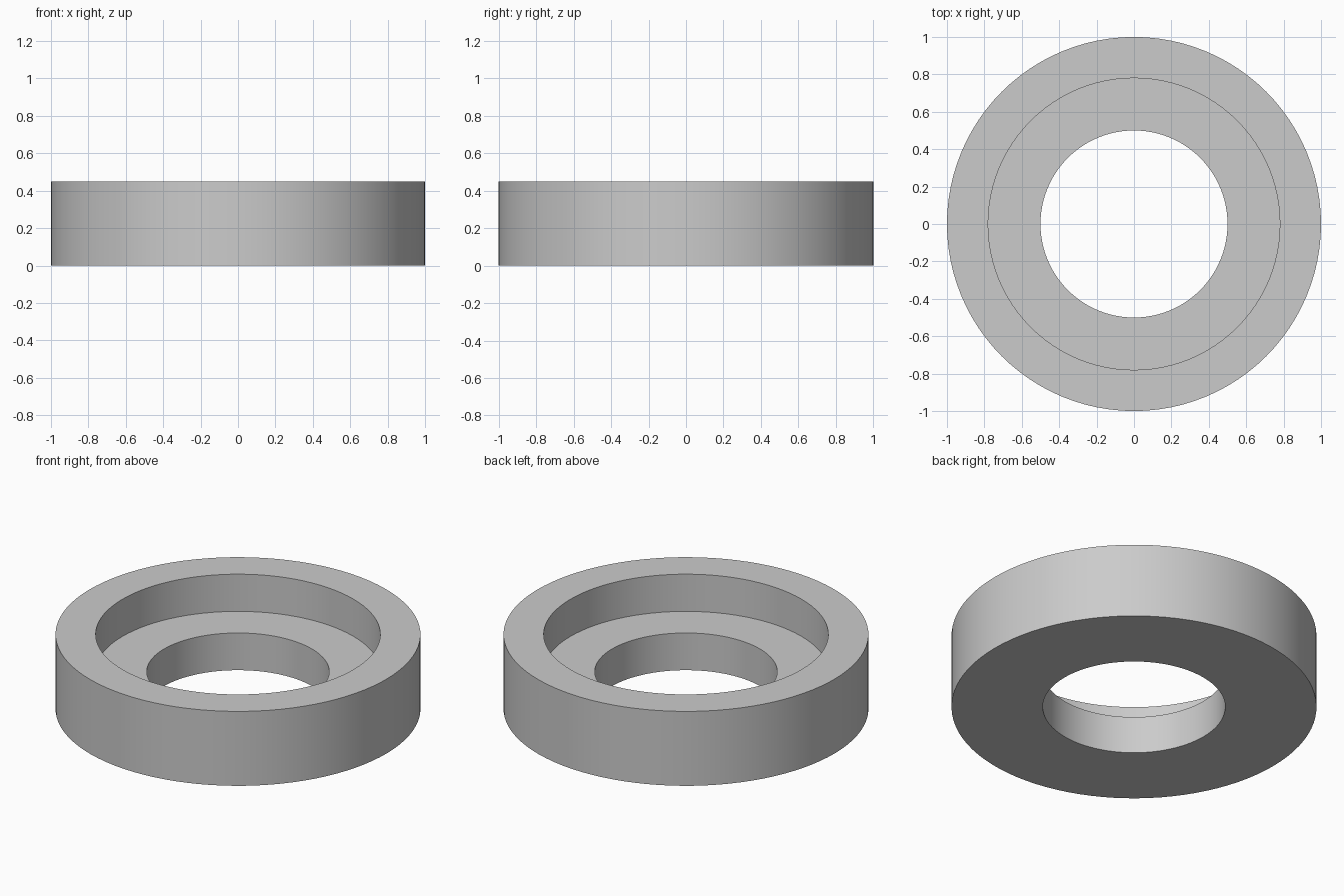
import bpy
import bmesh
import math

cube = bpy.data.objects.get("Cube")
if cube:
    bpy.data.objects.remove(cube, do_unlink=True)

SEGMENTS = 96
HEIGHT, LEDGE = 0.45, 0.225
OUTER, RECESS, BORE = 1.0, 0.78, 0.5

# Plain grey finish
grey = bpy.data.materials.new("grey")
grey.use_nodes = True
colour = (0.6, 0.6, 0.6, 1)
grey.diffuse_color = colour
grey.node_tree.nodes["Principled BSDF"].inputs["Base Color"].default_value = colour

# Stepped cross-section, counter-clockwise so the faces point outwards
profile = [(BORE, 0), (OUTER, 0), (OUTER, HEIGHT),
           (RECESS, HEIGHT), (RECESS, LEDGE), (BORE, LEDGE)]

# Revolve the section into a counterbored ring
bm = bmesh.new()
rings = []
for i in range(SEGMENTS):
    a = math.tau * i / SEGMENTS
    rings.append([bm.verts.new((r * math.cos(a), r * math.sin(a), z))
                  for r, z in profile])
for i, ring in enumerate(rings):
    after = rings[(i + 1) % SEGMENTS]
    for j in range(len(profile)):
        k = (j + 1) % len(profile)
        bm.faces.new((ring[j], after[j], after[k], ring[k]))
bmesh.ops.recalc_face_normals(bm, faces=bm.faces)

mesh = bpy.data.meshes.new("stepped_ring")
bm.to_mesh(mesh)
bm.free()
mesh.materials.append(grey)
ring_object = bpy.data.objects.new("stepped_ring", mesh)
bpy.context.collection.objects.link(ring_object)

# Smooth round walls with crisp rims
bpy.context.view_layer.objects.active = ring_object
ring_object.select_set(True)
bpy.ops.object.shade_smooth_by_angle(angle=math.radians(30))
